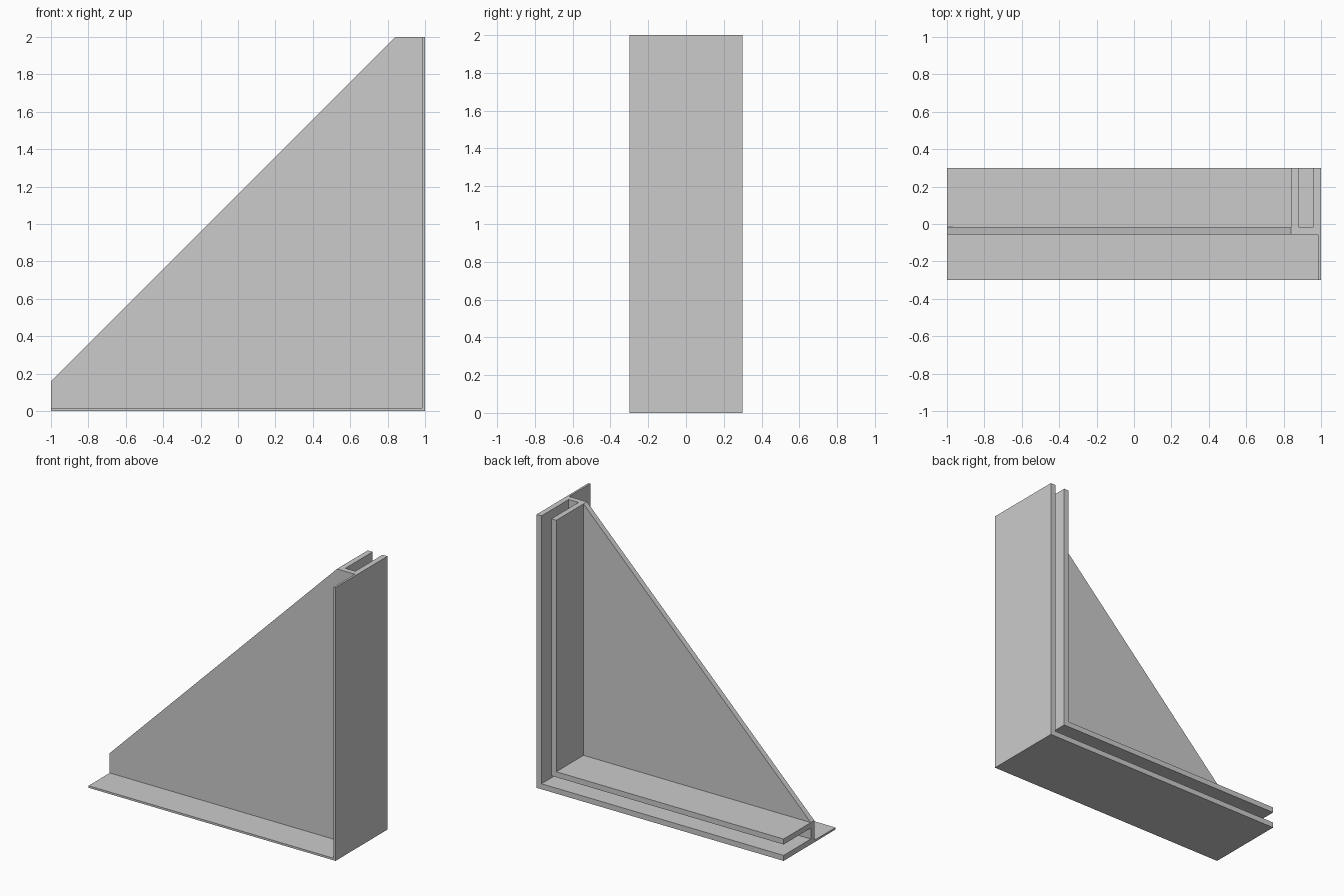
import bpy
import bmesh

if "Cube" in bpy.data.objects:
    bpy.data.objects.remove(bpy.data.objects["Cube"])


def prism(name, profile, y0, y1):
    """Extrude an x-z profile along y."""
    bm = bmesh.new()
    face = bm.faces.new([bm.verts.new((x, y0, z)) for x, z in profile])
    ext = bmesh.ops.extrude_face_region(bm, geom=[face])
    verts = [g for g in ext["geom"] if isinstance(g, bmesh.types.BMVert)]
    bmesh.ops.translate(bm, vec=(0, y1 - y0, 0), verts=verts)
    bmesh.ops.recalc_face_normals(bm, faces=bm.faces)
    mesh = bpy.data.meshes.new(name)
    bm.to_mesh(mesh)
    bm.free()
    obj = bpy.data.objects.new(name, mesh)
    bpy.context.collection.objects.link(obj)
    return obj


def corner(a, b):
    """L-shaped profile between two offsets from the outer corner edges."""
    return [(-1, a), (1 - a, a), (1 - a, 2), (1 - b, 2), (1 - b, b), (-1, b)]


WEB_FRONT, WEB_BACK = -0.055, -0.015

# Triangular gusset plate with blunt ends
prism("gusset_plate", [(-1, 0), (1, 0), (1, 2), (0.84, 2), (-1, 0.16)],
      WEB_FRONT, WEB_BACK)

# Pair of rear flanges forming the channel
prism("outer_rear_flange", corner(0, 0.04), WEB_BACK, 0.3)
prism("inner_rear_flange", corner(0.12, 0.16), WEB_BACK, 0.3)

# Thin front lip along the outer edges
prism("front_lip", corner(0, 0.015), -0.3, WEB_FRONT)
